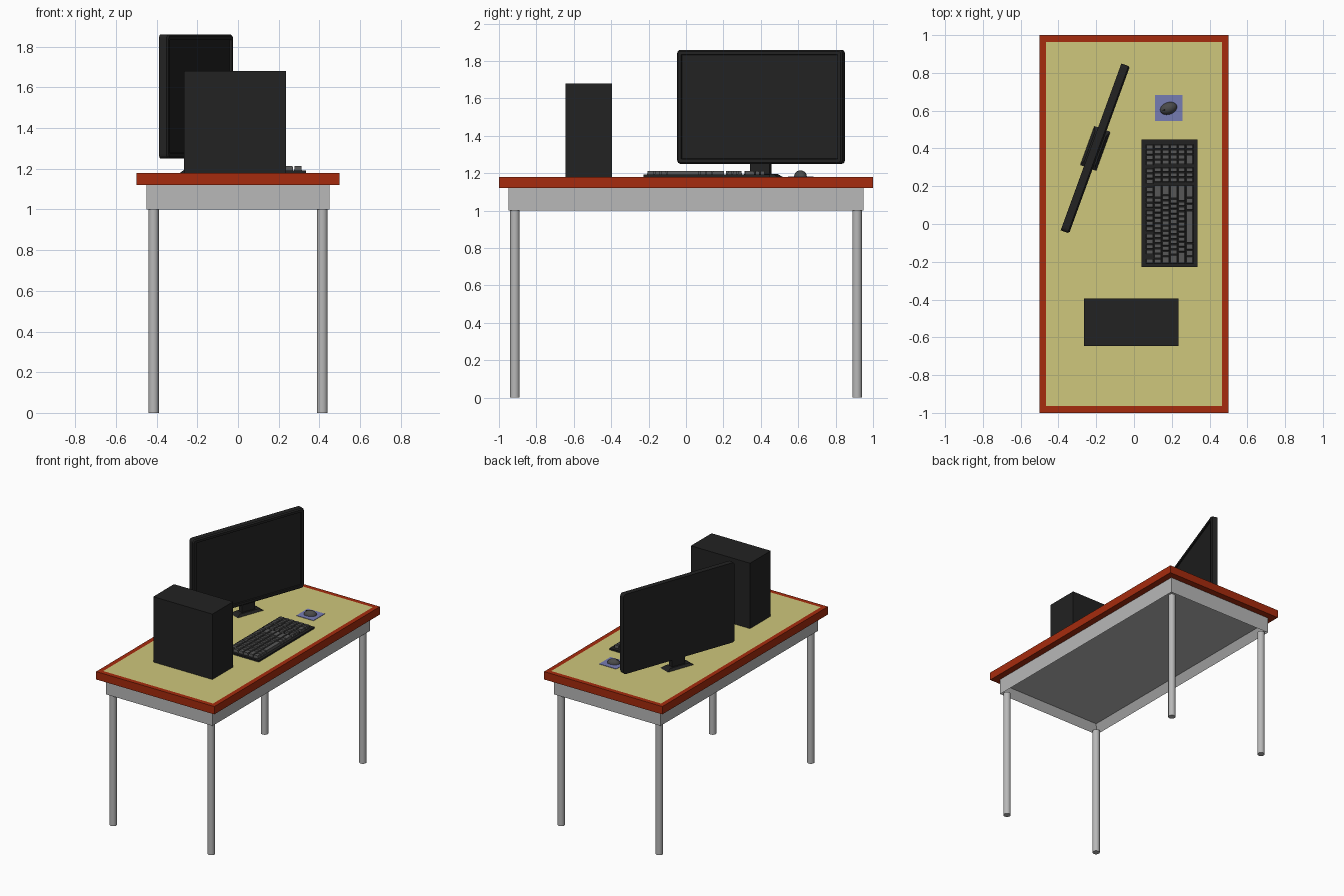
import bpy, bmesh, math
from mathutils import Matrix, Vector

if "Cube" in bpy.data.objects:
    bpy.data.objects.remove(bpy.data.objects["Cube"])


def material(name, r, g, b):
    m = bpy.data.materials.new(name)
    m.diffuse_color = (r, g, b, 1)
    m.use_nodes = True
    m.node_tree.nodes["Principled BSDF"].inputs["Base Color"].default_value = m.diffuse_color
    return m


RED = material("red_wood", 0.38, 0.024, 0.004)
YELLOW = material("straw_yellow", 0.62, 0.57, 0.20)
GREY = material("light_grey", 0.48, 0.48, 0.48)
BLACK = material("black_plastic", 0.016, 0.016, 0.016)
KEYS = material("key_grey", 0.095, 0.095, 0.095)
MOUSE = material("mouse_grey", 0.07, 0.07, 0.07)
BLUE = material("pad_blue", 0.18, 0.20, 0.45)


def finish(name, bm, *mats):
    bmesh.ops.recalc_face_normals(bm, faces=bm.faces[:])
    me = bpy.data.meshes.new(name)
    bm.to_mesh(me)
    bm.free()
    for m in mats:
        me.materials.append(m)
    ob = bpy.data.objects.new(name, me)
    bpy.context.collection.objects.link(ob)
    return ob


def add_box(bm, lo, hi):
    lo, hi = Vector(lo), Vector(hi)
    mat = Matrix.Translation((lo + hi) / 2) @ Matrix.Diagonal((*(hi - lo), 1))
    return bmesh.ops.create_cube(bm, size=1, matrix=mat)["verts"]


def box(name, lo, hi, mat):
    bm = bmesh.new()
    add_box(bm, lo, hi)
    return finish(name, bm, mat)


def face_toward(bm, direction):
    bm.normal_update()
    return max(bm.faces, key=lambda f: f.normal.dot(Vector(direction)))


def smooth(ob, angle=35):
    bpy.ops.object.select_all(action='DESELECT')
    ob.select_set(True)
    bpy.context.view_layer.objects.active = ob
    bpy.ops.object.shade_smooth_by_angle(angle=math.radians(angle))


# Table top: red border with a yellow inset face
bm = bmesh.new()
add_box(bm, (-0.5, -1, 1.12), (0.5, 1, 1.18))
top = face_toward(bm, (0, 0, 1))
bmesh.ops.inset_region(bm, faces=[top], thickness=0.05)
top.material_index = 1
finish("table_top", bm, RED, YELLOW)

# Apron: hollow underneath
bm = bmesh.new()
add_box(bm, (-0.45, -0.95, 1.0), (0.45, 0.95, 1.12))
under = face_toward(bm, (0, 0, -1))
bmesh.ops.inset_region(bm, faces=[under], thickness=0.05)
bmesh.ops.translate(bm, verts=under.verts[:], vec=(0, 0, 0.06))
finish("table_apron", bm, GREY)

# Legs
for sx, xn in ((-1, "left"), (1, "right")):
    for sy, yn in ((-1, "front"), (1, "back")):
        bm = bmesh.new()
        bmesh.ops.create_cone(bm, cap_ends=True, segments=24, radius1=0.026, radius2=0.026,
                              depth=1.0, matrix=Matrix.Translation((sx * 0.415, sy * 0.915, 0.5)))
        smooth(finish(f"{yn}_{xn}_leg", bm, GREY))

# Computer case
box("computer_case", (-0.265, -0.645, 1.18), (0.235, -0.395, 1.68), BLACK)

# Monitor, modelled facing +x then turned
turn = Matrix.Translation((-0.205, 0.40, 0)) @ Matrix.Rotation(math.radians(-20), 4, 'Z')
bm = bmesh.new()
add_box(bm, (-0.024, -0.47, 1.25), (0.024, 0.47, 1.86))
corners = [e for e in bm.edges if abs(e.verts[0].co.x - e.verts[1].co.x) > 0.01]
bmesh.ops.bevel(bm, geom=corners, offset=0.02, segments=4, profile=0.5, affect='EDGES')
front = face_toward(bm, (1, 0, 0))
# rounded front rim, then a sunken screen
bmesh.ops.inset_region(bm, faces=[front], thickness=0.008)
for v in bm.verts:
    if v.co.x > 0.02 and v not in front.verts:
        v.co.x -= 0.008
bmesh.ops.inset_region(bm, faces=[front], thickness=0.018)
bmesh.ops.inset_region(bm, faces=[front], thickness=0.002)
bmesh.ops.translate(bm, verts=front.verts[:], vec=(-0.01, 0, 0))
finish("monitor_screen", bm, BLACK).matrix_world = turn

box("monitor_neck", (-0.018, -0.055, 1.19), (0.018, 0.055, 1.255), BLACK).matrix_world = turn
bm = bmesh.new()
foot = add_box(bm, (-0.045, -0.11, 1.18), (0.045, 0.11, 1.196))
for v in foot:
    if v.co.z > 1.19:
        v.co.x *= 0.7
        v.co.y *= 0.75
finish("monitor_foot", bm, BLACK).matrix_world = turn

# Keyboard body
box("keyboard_body", (0.04, -0.227, 1.18), (0.335, 0.448, 1.192), BLACK)

# Keys: each row lists key widths in units (negative means a gap), running along y
rows = [
    [1, -0.7] + [1] * 4 + [-0.4] + [1] * 4 + [-0.4] + [1] * 4 + [-0.5] + [1] * 3 + [-0.5] + [1] * 4,
    [1] * 13 + [2.5, -0.5] + [1] * 3 + [-0.5] + [1] * 4,
    [1.5] + [1] * 12 + [2, -0.5] + [1] * 3 + [-0.5] + [1] * 4,
    [1.8] + [1] * 11 + [2.7, -0.5] + [1] * 3 + [-0.5] + [1] * 4,
    [2.3] + [1] * 10 + [3.2, -0.5] + [1] * 3 + [-0.5] + [1] * 4,
    [1.5, 1.2, 1.3, 6.5, 1.3, 1.2, 2.5, -0.5] + [1] * 3 + [-0.5, 2, 1, 1],
]
bm = bmesh.new()
pitch = 0.254 / len(rows)
for i, row in enumerate(rows):
    unit = 0.632 / sum(abs(w) for w in row)
    y, x = -0.21, 0.062 + i * pitch
    for w in row:
        step = abs(w) * unit
        if w > 0:
            cx, cy = x + pitch / 2, y + step / 2
            for v in add_box(bm, (x + 0.002, y + 0.002, 1.19), (x + pitch - 0.002, y + step - 0.002, 1.213)):
                if v.co.z > 1.2:
                    v.co.x += 0.003 if v.co.x < cx else -0.003
                    v.co.y += 0.002 if v.co.y < cy else -0.002
        y += step
finish("keyboard_keys", bm, KEYS)

# Mouse pad and mouse
box("mouse_pad", (0.112, 0.545, 1.179), (0.257, 0.682, 1.183), BLUE)
place = Matrix.Translation((0.183, 0.612, 1.183)) @ Matrix.Rotation(math.radians(20), 4, 'Z')
bm = bmesh.new()
bmesh.ops.create_uvsphere(bm, u_segments=24, v_segments=12, radius=1,
                          matrix=Matrix.Diagonal((0.046, 0.032, 0.032, 1)))
bmesh.ops.bisect_plane(bm, geom=bm.verts[:] + bm.edges[:] + bm.faces[:],
                       plane_co=(0, 0, 0), plane_no=(0, 0, -1), clear_outer=True)
bmesh.ops.holes_fill(bm, edges=[e for e in bm.edges if e.is_boundary])
body = finish("mouse_body", bm, MOUSE)
body.matrix_world = place
smooth(body)
bm = bmesh.new()
bmesh.ops.create_cone(bm, cap_ends=True, segments=16, radius1=0.008, radius2=0.008, depth=0.006,
                      matrix=Matrix.Translation((-0.026, 0, 0.022)) @ Matrix.Rotation(math.pi / 2, 4, 'X'))
wheel = finish("mouse_wheel", bm, BLACK)
wheel.matrix_world = place
smooth(wheel)
